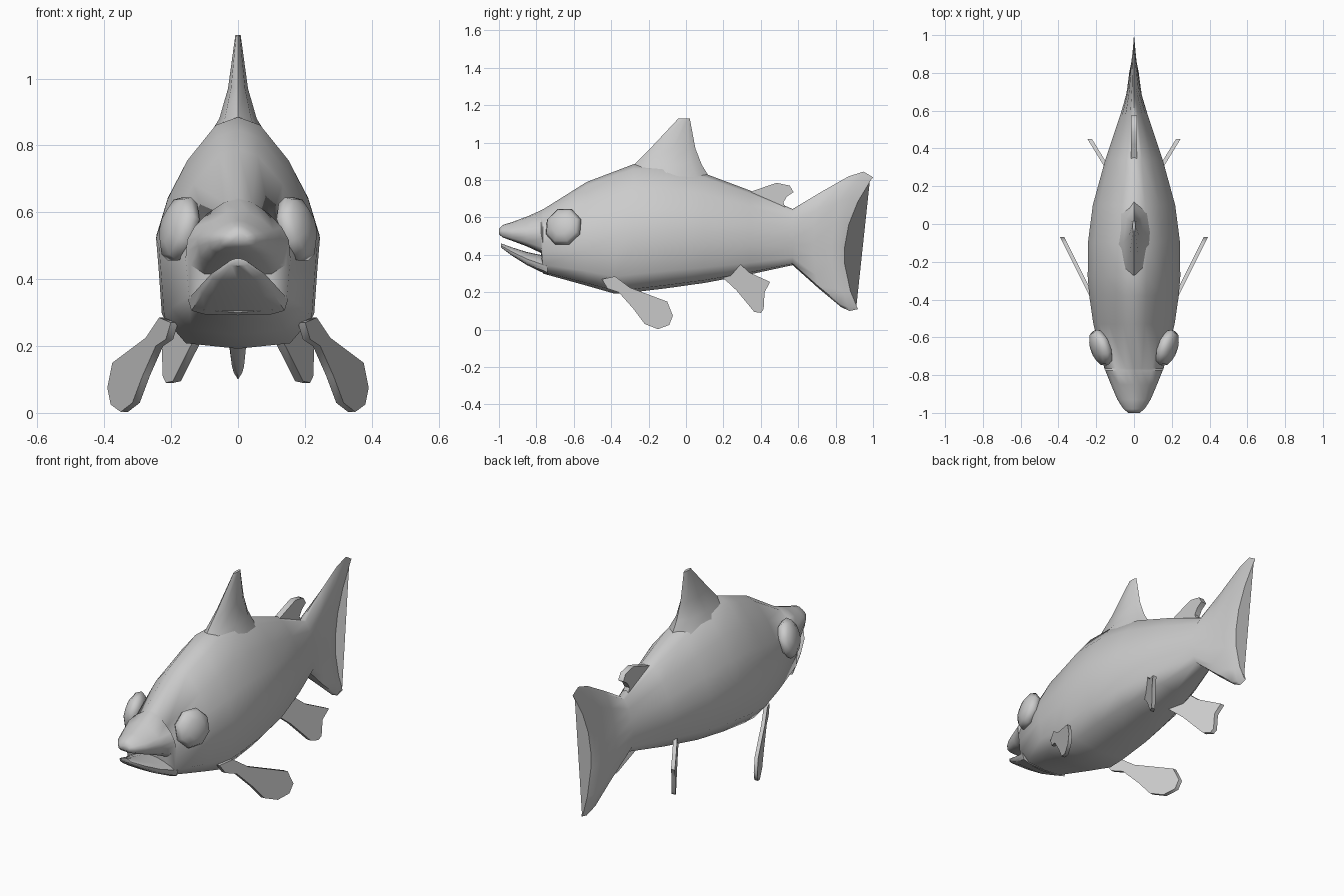
import bpy, bmesh, math
from mathutils import Vector, Matrix

if "Cube" in bpy.data.objects:
    bpy.data.objects.remove(bpy.data.objects["Cube"])


def finish(name, bm, mirror=False, angle=50):
    bmesh.ops.recalc_face_normals(bm, faces=bm.faces)
    me = bpy.data.meshes.new(name)
    bm.to_mesh(me)
    bm.free()
    for p in me.polygons:
        p.use_smooth = True
    me.set_sharp_from_angle(angle=math.radians(angle))
    ob = bpy.data.objects.new(name, me)
    bpy.context.collection.objects.link(ob)
    if mirror:
        ob.modifiers.new("Mirror", 'MIRROR').use_mirror_merge = False
    return ob


def skin(name, rings):
    bm = bmesh.new()
    loops = [[bm.verts.new(p) for p in r] for r in rings]
    n = len(loops[0])
    for a, b in zip(loops, loops[1:]):
        for i in range(n):
            j = (i + 1) % n
            bm.faces.new((a[i], a[j], b[j], b[i]))
    bm.faces.new(loops[0])
    bm.faces.new(loops[-1])
    return finish(name, bm)


# Half cross-section of the fish: (fraction of width, fraction of height)
SECTION = [(0, 0), (.66, .025), (.93, .14), (.97, .34), (1, .47),
           (.86, .64), (.62, .81), (.27, .965), (0, 1)]


def ring(top_y, mid_y, low_y, top_z, low_z, w):
    right, left = [], []
    for u, v in SECTION:
        y = (low_y * (1 - v) * (1 - 2 * v) + mid_y * 4 * v * (1 - v)
             + top_y * v * (2 * v - 1))
        z = low_z + v * (top_z - low_z)
        right.append((u * w, y, z))
        left.append((-u * w, y, z))
    return right + left[-2:0:-1]


def straight(stations):
    return [ring(y, y, y, t, b, w) for y, t, b, w in stations]


# Body with upper jaw, fanning out into the tail
body = straight([
    (-1, .54, .51, .03), (-.98, .56, .493, .055), (-.93, .575, .475, .088),
    (-.85, .605, .445, .122), (-.775, .638, .41, .152), (-.765, .643, .3, .157),
    (-.53, .79, .235, .215), (-.38, .847, .192, .237), (-.28, .885, .2, .245),
    (-.1, .88, .222, .244), (.1, .835, .25, .218), (.34, .745, .295, .152),
    (.57, .645, .345, .075)])
body += [ring(*r) for r in [
    (.72, .68, .71, .735, .22, .042), (.87, .78, .83, .82, .12, .027),
    (.95, .825, .875, .845, .1, .018), (1, .85, .92, .815, .11, .007)]]
skin("body_and_tail", body)

# Lower jaw
skin("lower_jaw", straight([
    (-.99, .462, .44, .03), (-.93, .44, .395, .08),
    (-.85, .415, .345, .115), (-.74, .392, .292, .15)]))

# Dorsal fin: leading edge, trailing edge, height, half width
fin = []
for y0, y1, z, w in [(-.4, .16, .76, .13), (-.28, .085, .88, .056),
                     (-.19, .05, .97, .03), (-.04, .02, 1.13, .008)]:
    c, h = (y0 + y1) / 2, (y1 - y0) / 2
    fin.append([(w * math.sin(k * math.pi / 4), c - h * math.cos(k * math.pi / 4), z)
                for k in range(8)])
skin("dorsal_fin", fin)


def plate(name, outline, x0, slope, thick, mirror):
    # Thin fin cut from a side outline and splayed outwards along y
    bm = bmesh.new()
    sides = [[bm.verts.new((x0 + slope * y + s * thick, y, z)) for y, z in outline]
             for s in (-1, 1)]
    for s in sides:
        bm.faces.new(s)
    n = len(outline)
    for i in range(n):
        j = (i + 1) % n
        bm.faces.new((sides[0][i], sides[0][j], sides[1][j], sides[1][i]))
    return finish(name, bm, mirror)


# Paired and rear fins
plate("pectoral_fins", [(-.45, .27), (-.38, .285), (-.3, .225), (-.1, .15), (-.07, .075),
                        (-.09, .025), (-.15, .003), (-.22, .03), (-.28, .11),
                        (-.36, .2), (-.42, .22)], .415, .5, .011, True)
plate("pelvic_fins", [(.2, .33), (.28, .36), (.34, .305), (.45, .255), (.42, .2),
                      (.415, .11), (.4, .09), (.365, .095), (.27, .21), (.2, .275)],
      -.04, .61, .012, True)
plate("adipose_fin", [(.34, .735), (.42, .763), (.485, .785), (.555, .77), (.575, .735),
                      (.54, .712), (.52, .68), (.54, .63), (.36, .7)], 0, 0, .016, False)

# Eyes: flattened eight-sided spheres facing outwards
bm = bmesh.new()
bmesh.ops.create_uvsphere(bm, u_segments=8, v_segments=6, radius=1)
turn = Vector((1, -.36, .25)).to_track_quat('Z', 'Y').to_matrix().to_4x4()
spin = Matrix.Rotation(math.pi / 8, 4, 'Z')
bm.transform(Matrix.Translation((.175, -.655, .55)) @ turn
             @ Matrix.Diagonal((.105, .105, .052, 1)) @ spin)
finish("eyes", bm, True, 80)
